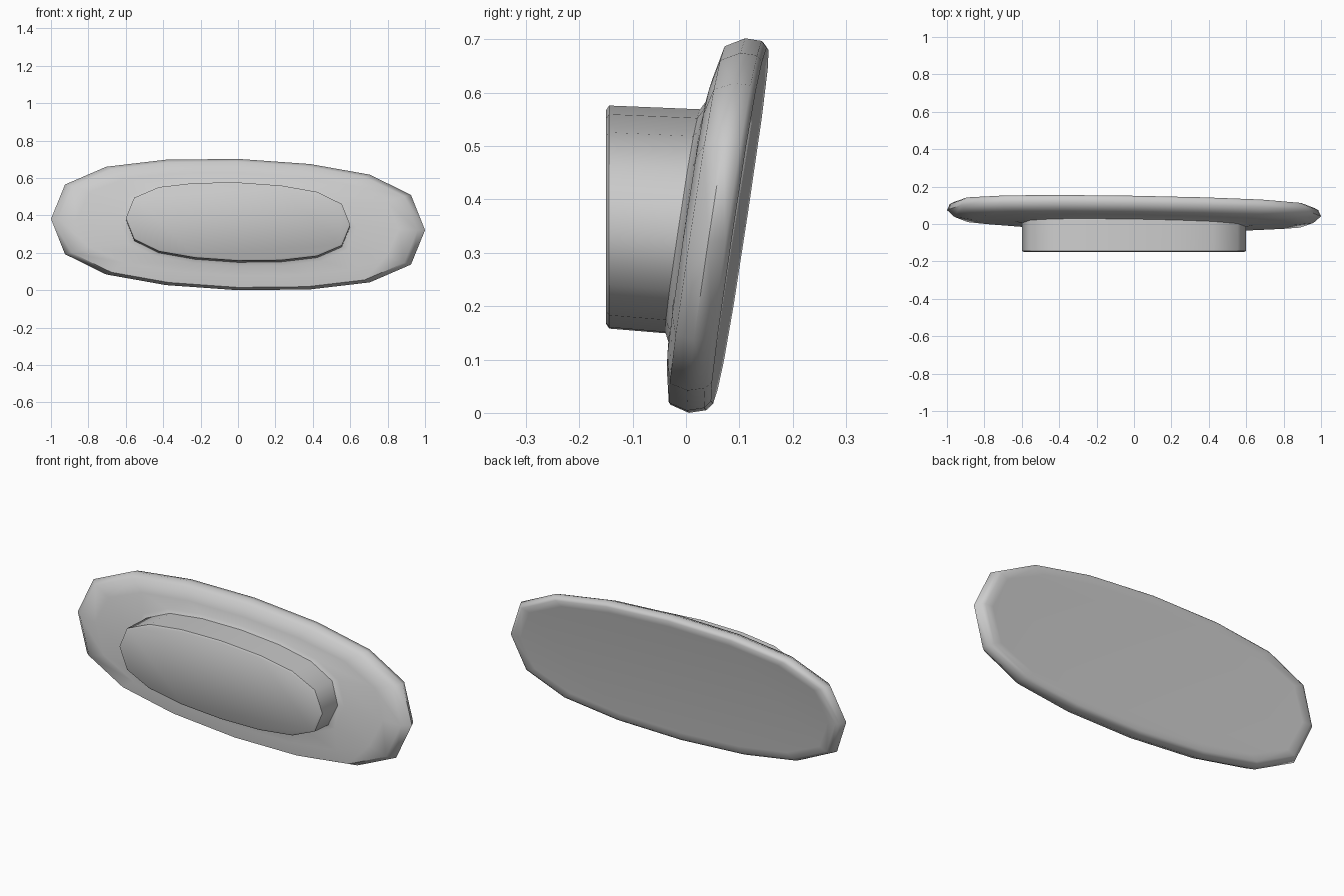
import bpy, bmesh, math

if "Cube" in bpy.data.objects:
    bpy.data.objects.remove(bpy.data.objects["Cube"])

# Unit quarter outline of the 16-sided rounded oval
QUARTER = [(1, 0), (0.925, 0.53), (0.705, 0.82), (0.385, 0.955)]
OUTLINE = (QUARTER + [(0, 1)] + [(-x, z) for x, z in QUARTER[:0:-1]])
OUTLINE += [(-x, -z) for x, z in OUTLINE]
ROLL = -0.03


def ring(bm, a, b, depth, zc, leaning):
    """One oval loop; leaning loops follow the tilted plate plane."""
    verts = []
    for ux, uz in OUTLINE:
        x = ux * a
        z = uz * b + ROLL * x
        y = depth + (0.15 * z - 0.012 * x if leaning else 0)
        verts.append(bm.verts.new((x, y, zc + z)))
    return verts


# Loops from the back face round the rim to the front of the boss
PROFILE = [
    (0.920, 0.300, 0.099, 0.355, True),
    (0.965, 0.333, 0.101, 0.355, True),
    (0.985, 0.346, 0.090, 0.355, True),
    (1.000, 0.351, 0.058, 0.355, True),
    (0.960, 0.336, 0.022, 0.355, True),
    (0.860, 0.275, 0.009, 0.357, True),
    (0.635, 0.228, 0.004, 0.361, True),
    (0.600, 0.210, -0.005, 0.363, True),
    (0.600, 0.209, -0.144, 0.371, False),
    (0.588, 0.200, -0.150, 0.371, False),
]

bm = bmesh.new()
loops = [ring(bm, *p) for p in PROFILE]
for low, high in zip(loops, loops[1:]):
    n = len(low)
    for i in range(n):
        j = (i + 1) % n
        bm.faces.new((low[i], low[j], high[j], high[i]))
bm.faces.new(loops[0])
bm.faces.new(loops[-1])
bmesh.ops.recalc_face_normals(bm, faces=bm.faces[:])

# Stand it on the ground
drop = min(v.co.z for v in bm.verts)
bmesh.ops.translate(bm, verts=bm.verts[:], vec=(0, 0, -drop))

mesh = bpy.data.meshes.new("oval_plate_with_boss")
bm.to_mesh(mesh)
bm.free()
obj = bpy.data.objects.new("oval_plate_with_boss", mesh)
bpy.context.collection.objects.link(obj)
bpy.context.view_layer.objects.active = obj
obj.select_set(True)
bpy.ops.object.shade_smooth_by_angle(angle=math.radians(50))
